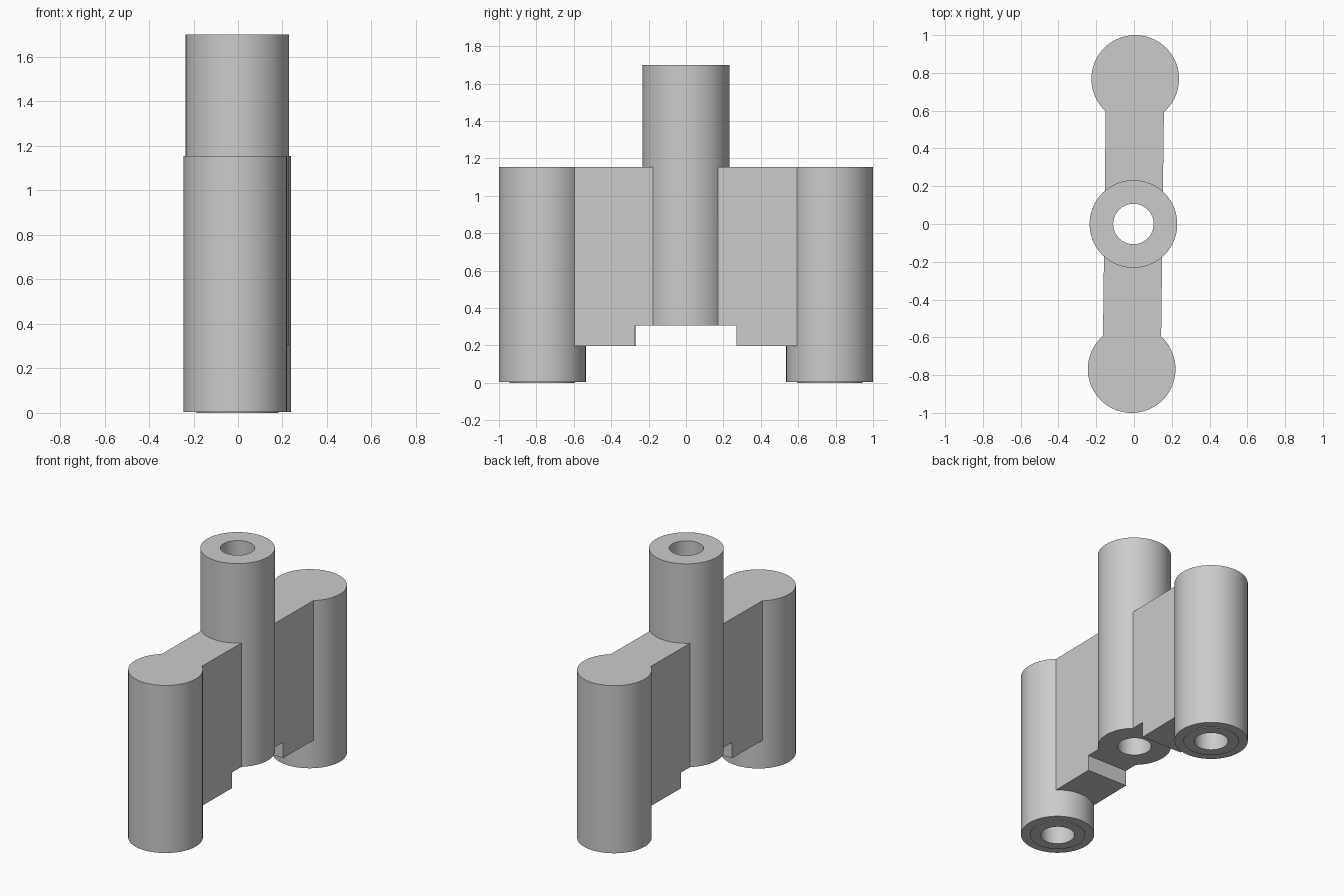
import bpy
import bmesh
import math

cube = bpy.data.objects.get("Cube")
if cube:
    bpy.data.objects.remove(cube, do_unlink=True)

POST_Y = 0.768       # distance of the end posts from the centre
TUBE_R = 0.232
BORE_R = 0.107
TOP = 1.155          # top of posts and web
BARREL_BASE = 0.305

grey = bpy.data.materials.new("plain grey")
grey.use_nodes = True
colour = (0.6, 0.6, 0.6, 1)
grey.diffuse_color = colour
grey.node_tree.nodes["Principled BSDF"].inputs["Base Color"].default_value = colour


def finish(name, bm):
    bmesh.ops.recalc_face_normals(bm, faces=bm.faces)
    mesh = bpy.data.meshes.new(name)
    bm.to_mesh(mesh)
    bm.free()
    mesh.materials.append(grey)
    obj = bpy.data.objects.new(name, mesh)
    bpy.context.collection.objects.link(obj)
    return obj


def cylinder(name, y, radius, z0, z1):
    bm = bmesh.new()
    bmesh.ops.create_cone(bm, cap_ends=True, segments=96, radius1=radius,
                          radius2=radius, depth=z1 - z0)
    bmesh.ops.translate(bm, verts=bm.verts, vec=(0, y, (z0 + z1) / 2))
    return finish(name, bm)


def combine(body, part, operation):
    """Join or cut a part, then discard it."""
    mod = body.modifiers.new(part.name, "BOOLEAN")
    mod.operation = operation
    mod.solver = "EXACT"
    mod.object = part
    bpy.context.view_layer.objects.active = body
    bpy.ops.object.modifier_apply(modifier=mod.name)
    bpy.data.objects.remove(part, do_unlink=True)


# Flat web with a raised notch under the middle
half = [(0.272, BARREL_BASE), (0.272, 0.197), (0.72, 0.197), (0.72, TOP)]
profile = half + [(-y, z) for y, z in reversed(half)]
bm = bmesh.new()
face = bm.faces.new([bm.verts.new((-0.154, y, z)) for y, z in profile])
side = bmesh.ops.extrude_face_region(bm, geom=[face])
bmesh.ops.translate(bm, vec=(0.308, 0, 0),
                    verts=[v for v in side["geom"] if isinstance(v, bmesh.types.BMVert)])
body = finish("bracket_body", bm)

# Central barrel and the two end posts, each post with a thin raised foot
combine(body, cylinder("centre_barrel", 0, TUBE_R, BARREL_BASE, 1.7), "UNION")
for label, y in (("front", -POST_Y), ("rear", POST_Y)):
    combine(body, cylinder(label + "_post", y, TUBE_R, 0.005, TOP), "UNION")
    combine(body, cylinder(label + "_foot", y, 0.175, 0, 0.1), "UNION")

# Through bore in the barrel, blind bores in the posts
combine(body, cylinder("barrel_bore", 0, BORE_R, 0.1, 1.9), "DIFFERENCE")
for label, y in (("front", -POST_Y), ("rear", POST_Y)):
    combine(body, cylinder(label + "_bore", y, BORE_R, -0.1, 0.9), "DIFFERENCE")

# Slight twist, and crisp edges between smooth round walls
body.rotation_euler.z = math.radians(-0.7)
body.location.x = -0.003
bpy.ops.object.select_all(action="DESELECT")
body.select_set(True)
bpy.context.view_layer.objects.active = body
bpy.ops.object.shade_smooth_by_angle(angle=math.radians(30))
